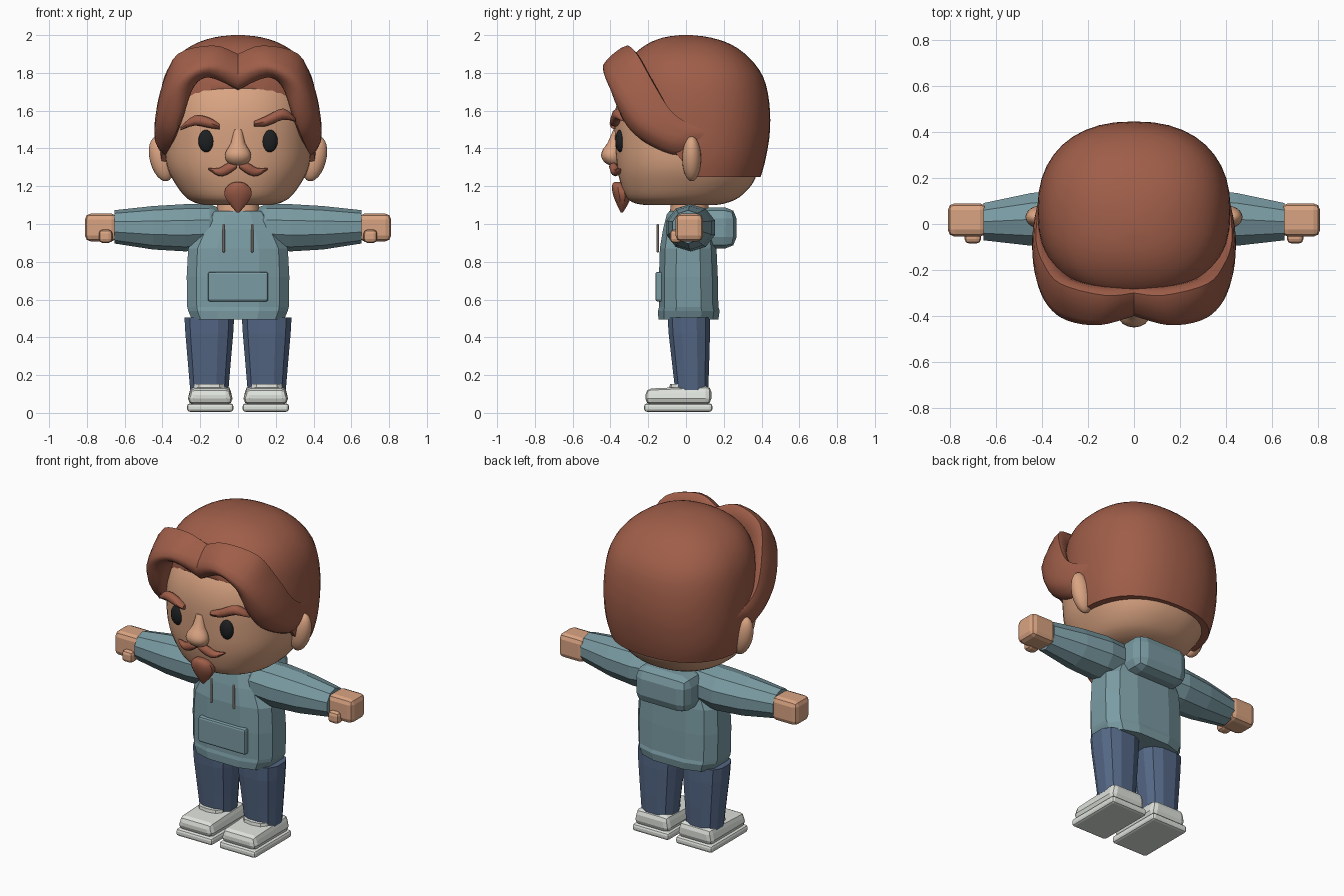
import bpy, bmesh, math
from mathutils import Vector, Matrix

if "Cube" in bpy.data.objects:
    bpy.data.objects.remove(bpy.data.objects["Cube"])


def colour(name, r, g, b):
    m = bpy.data.materials.new(name)
    m.diffuse_color = (r, g, b, 1)
    m.use_nodes = True
    m.node_tree.nodes["Principled BSDF"].inputs["Base Color"].default_value = m.diffuse_color
    return m


HAIR = colour("auburn hair", .35, .112, .067)
SKIN = colour("skin", .70, .37, .223)
KNIT = colour("teal fabric", .195, .328, .366)
DENIM = colour("navy denim", .089, .136, .235)
WHITE = colour("off white", .73, .76, .71)
BLACK = colour("eye black", .012, .014, .015)
CORD = colour("cord beige", .60, .50, .42)


def finish(bm, name, mat, angle=0):
    bmesh.ops.recalc_face_normals(bm, faces=bm.faces)
    me = bpy.data.meshes.new(name)
    bm.to_mesh(me)
    bm.free()
    ob = bpy.data.objects.new(name, me)
    bpy.context.collection.objects.link(ob)
    me.materials.append(mat)
    if angle:
        bpy.ops.object.select_all(action='DESELECT')
        ob.select_set(True)
        bpy.context.view_layer.objects.active = ob
        bpy.ops.object.shade_smooth_by_angle(angle=math.radians(angle))
    return ob


def spline(pts, steps, closed=False):
    """Smooth curve through all given points (tuples of any size)."""
    n, out = len(pts), []
    for i in range(n if closed else n - 1):
        ids = [i - 1, i, i + 1, i + 2]
        ids = [k % n if closed else min(max(k, 0), n - 1) for k in ids]
        a, b, c, d = (pts[k] for k in ids)
        for s in range(steps):
            t = s / steps
            out.append(tuple(.5 * (2 * q + (r - p) * t + (2 * p - 5 * q + 4 * r - w) * t * t
                                   + (3 * q - p - 3 * r + w) * t ** 3)
                             for p, q, r, w in zip(a, b, c, d)))
    if not closed:
        out.append(pts[-1])
    return out


def loft(loops):
    bm = bmesh.new()
    rows = [[bm.verts.new(p) for p in loop] for loop in loops]
    n = len(rows[0])
    for a, b in zip(rows, rows[1:]):
        for i in range(n):
            j = (i + 1) % n
            bm.faces.new((a[i], a[j], b[j], b[i]))
    bm.faces.new(rows[0])
    bm.faces.new(rows[-1])
    return bm


def stack(profile, n, power=2.0, x=0, turn=0.0):
    """Horizontal rings given as (z, half width, front y, back y)."""
    loops = []
    for z, rx, yf, yb in profile:
        loop = []
        for i in range(n):
            a = 2 * math.pi * (i + turn) / n
            c, s = math.cos(a), math.sin(a)
            u = math.copysign(abs(c) ** (2 / power), c)
            v = math.copysign(abs(s) ** (2 / power), s)
            loop.append((x + rx * u, (yf + yb) / 2 + (yb - yf) / 2 * v, z))
        loops.append(loop)
    return loft(loops)


def box(name, mat, lo, hi, bevel, segments=2, angle=0):
    lo, hi = Vector(lo), Vector(hi)
    bm = bmesh.new()
    bmesh.ops.create_cube(bm, size=1)
    bmesh.ops.transform(bm, verts=bm.verts, matrix=Matrix.Translation((lo + hi) / 2)
                        @ Matrix.Diagonal((*[abs(d) for d in hi - lo], 1)))
    bmesh.ops.bevel(bm, geom=bm.edges[:], offset=bevel, segments=segments,
                    profile=.5, affect='EDGES')
    return finish(bm, name, mat, angle)


def ball(name, mat, centre, radii, tilt=0):
    bm = bmesh.new()
    bmesh.ops.create_uvsphere(bm, u_segments=20, v_segments=12, radius=1)
    bmesh.ops.transform(bm, verts=bm.verts, matrix=Matrix.Translation(centre)
                        @ Matrix.Rotation(tilt, 4, 'Y') @ Matrix.Diagonal((*radii, 1)))
    return finish(bm, name, mat, 60)


def strand(name, mat, pts, depth):
    """Tapered strip of facial hair; points are (x, y, z, half height)."""
    loops = []
    for x, y, z, r in spline(pts, 3):
        loops.append([(x, y + min(depth, r * 1.5) * math.sin(a), z + r * math.cos(a))
                      for a in [math.pi * k / 4 for k in range(8)]])
    return finish(loft(loops), name, mat, 50)


# Head
finish(stack(spline([(1.10, .17, -.21, .15), (1.11, .22, -.27, .21), (1.14, .275, -.315, .28),
                     (1.21, .33, -.345, .35), (1.30, .375, -.365, .385), (1.42, .39, -.375, .40),
                     (1.60, .385, -.375, .40), (1.75, .34, -.315, .36), (1.86, .22, -.18, .22)], 3),
             40, 2.3), "head", SKIN, 60)
finish(stack([(.98, .12, -.09, .12), (1.13, .11, -.08, .12)], 12, 2.5), "neck", SKIN, 40)

# Hair cap, trimmed at the nape and along the hairline in front of the ears
bm = stack(spline([(1.18, .365, -.29, .36), (1.25, .39, -.31, .395), (1.36, .413, -.32, .425),
                   (1.50, .42, -.33, .445), (1.65, .415, -.335, .44), (1.78, .39, -.33, .408),
                   (1.88, .33, -.29, .335), (1.95, .235, -.21, .24), (1.987, .13, -.12, .13),
                   (2.0, .03, -.03, .03)], 3), 40, 2.3)
for co, no in (((0, 0, 1.25), (0, 0, -1)), ((0, .05, 1.25), (0, -.47, -.39))):
    cut = bmesh.ops.bisect_plane(bm, geom=bm.verts[:] + bm.edges[:] + bm.faces[:], plane_co=co,
                                 plane_no=no, clear_outer=True)['geom_cut']
    bmesh.ops.contextual_create(bm, geom=[e for e in cut if isinstance(e, bmesh.types.BMEdge)])
finish(bm, "hair_cap", HAIR, 45)

# Swept fringe: sections of lower edge, front, top and inner point
FRINGE = [
    [(0, -.355, 1.71), (0, -.40, 1.80), (0, -.30, 1.90), (0, -.26, 1.79)],
    [(.15, -.37, 1.775), (.15, -.44, 1.84), (.13, -.31, 1.945), (.12, -.27, 1.82)],
    [(.235, -.36, 1.73), (.29, -.42, 1.78), (.32, -.26, 1.90), (.24, -.25, 1.77)],
    [(.295, -.33, 1.57), (.375, -.355, 1.68), (.395, -.17, 1.74), (.29, -.2, 1.66)],
    [(.34, -.25, 1.455), (.425, -.24, 1.53), (.425, -.08, 1.60), (.33, -.12, 1.51)],
    [(.38, -.08, 1.37), (.44, -.07, 1.44), (.422, .02, 1.53), (.35, -.02, 1.45)],
    [(.385, .05, 1.375), (.415, .06, 1.43), (.41, .12, 1.50), (.36, .09, 1.44)]]

for s, side in ((1, "right"), (-1, "left")):
    tracks = [spline(t, 4) for t in zip(*FRINGE)]
    loops = [[(s * x, y, z) for x, y, z in spline(sec, 4, True)] for sec in zip(*tracks)]
    finish(loft(loops), side + "_fringe", HAIR, 50)

    # Face
    ball(side + "_ear", SKIN, (s * .405, .03, 1.345), (.062, .05, .122), s * .25)
    ball(side + "_eye", BLACK, (s * .167, -.348, 1.44), (.043, .026, .06))
    strand(side + "_moustache", HAIR,
           [(s * .004, -.385, 1.31, .012), (s * .05, -.383, 1.295, .03),
            (s * .10, -.37, 1.275, .022), (s * .157, -.352, 1.292, .004)], .022)

    # Sleeve with faceted sections (x, centre y, centre z, y radius, z radius)
    loops = []
    for x, cy, cz, ry, rz in ((.10, .02, .985, .10, .10), (.15, .02, .985, .125, .12),
                              (.28, .025, .98, .135, .125), (.45, .02, .98, .12, .115),
                              (.655, .01, .985, .085, .088)):
        loops.append([(s * x, cy + ry * math.cos(a), cz + rz * math.sin(a))
                      for a in [math.pi * (k + .5) / 5 for k in range(10)]])
    finish(loft(loops), side + "_sleeve", KNIT)
    box(side + "_hand", SKIN, (s * .64, -.055, .908), (s * .81, .09, 1.055), .03)
    box(side + "_thumb", SKIN, (s * .665, -.085, .90), (s * .737, -.02, .97), .02)
    box(side + "_drawstring", CORD, (s * .069, -.156, .85), (s * .082, -.143, 1.0), .004, 1)

    # Trouser leg and shoe
    finish(stack([(.12, .104, -.06, .12), (.25, .115, -.075, .125), (.42, .13, -.095, .13),
                  (.505, .135, -.10, .13)], 12, 2.6, s * .152, .5), side + "_leg", DENIM)
    box(side + "_sole", WHITE, (s * .024, -.222, .006), (s * .27, .14, .05), .015)
    shoe = box(side + "_shoe", WHITE, (s * .029, -.215, .045), (s * .265, .134, .142), .03)
    for v in shoe.data.vertices:
        if v.co.z > .1:
            v.co.x = s * .147 + (v.co.x - s * .147) * .93
            v.co.z -= max(0, -.08 - v.co.y) * .12
    finish(stack([(.12, .09, -.09, .11), (.152, .085, -.085, .10)], 12, 3, s * .152),
           side + "_shoe_collar", WHITE)

strand("right_eyebrow", HAIR, [(.085, -.375, 1.53, .014), (.15, -.375, 1.545, .027),
                               (.24, -.36, 1.582, .03), (.305, -.32, 1.55, .01)], .028)
strand("left_eyebrow", HAIR, [(-.098, -.375, 1.515, .014), (-.15, -.375, 1.535, .027),
                              (-.23, -.36, 1.548, .027), (-.305, -.32, 1.505, .01)], .028)
finish(stack(spline([(1.31, .03, -.40, -.34), (1.325, .055, -.43, -.34), (1.36, .07, -.45, -.34),
                     (1.395, .058, -.44, -.34), (1.43, .037, -.415, -.34),
                     (1.50, .024, -.385, -.34)], 2), 16), "nose", SKIN, 60)
finish(stack(spline([(1.06, .006, -.345, -.335), (1.10, .043, -.365, -.31), (1.15, .074, -.385, -.29),
                     (1.19, .068, -.392, -.30), (1.215, .04, -.388, -.32),
                     (1.222, .015, -.375, -.34)], 2), 10, 2, 0, .5), "goatee", HAIR, 40)

# Hooded top
finish(stack([(.495, .25, -.15, .175), (.54, .27, -.152, .182), (.56, .275, -.147, .175),
              (.72, .278, -.147, .172), (.87, .27, -.142, .165), (.97, .215, -.125, .15),
              (1.05, .165, -.105, .14), (1.07, .14, -.09, .13)], 12, 3, 0, .5), "torso", KNIT)
box("hood", KNIT, (-.18, .06, .87), (.18, .268, 1.088), .06)
box("front_pocket", KNIT, (-.16, -.162, .59), (.16, -.12, .747), .012)
